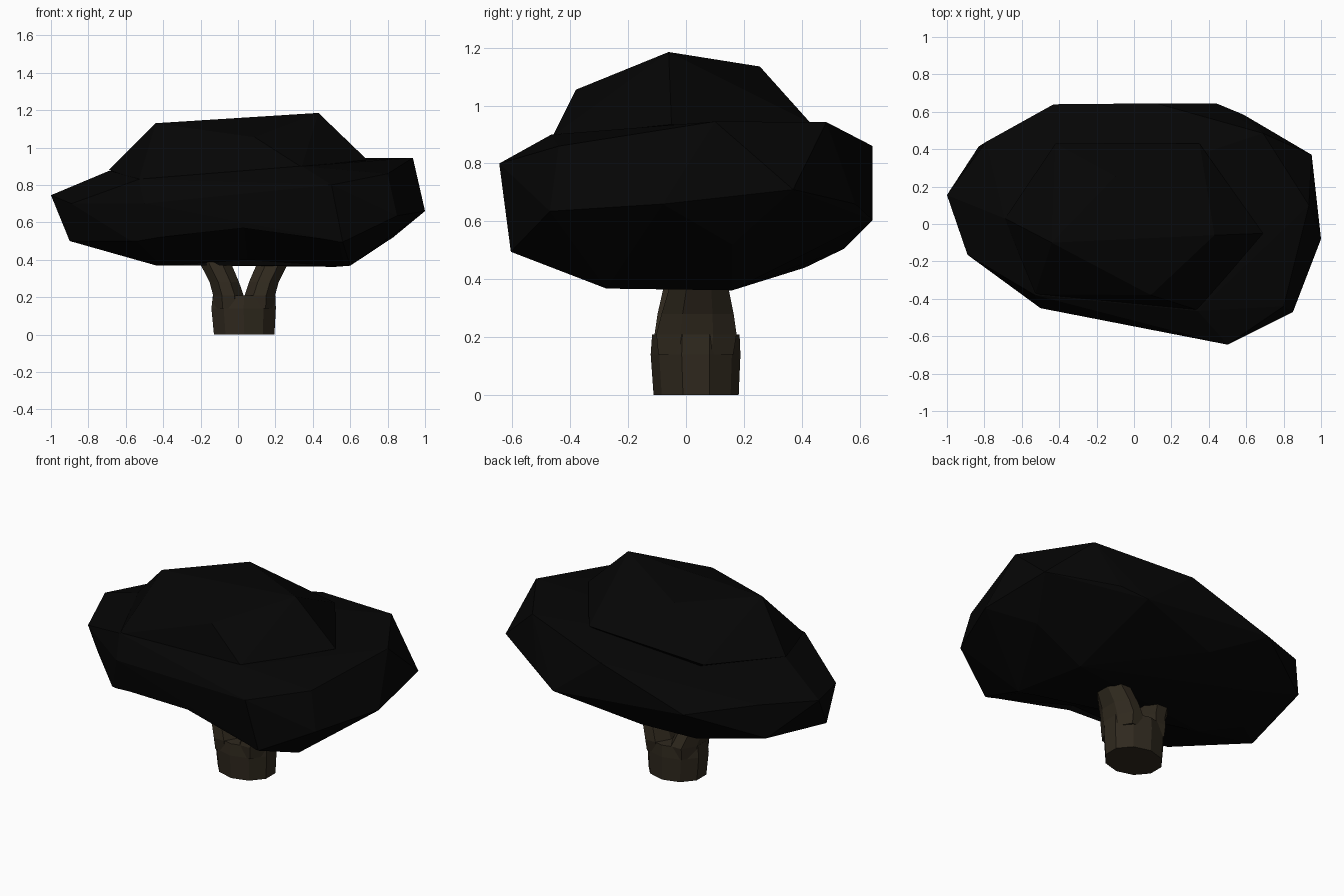
import bpy, bmesh, math


def material(name, rgb):
    m = bpy.data.materials.new(name)
    m.diffuse_color = (*rgb, 1)
    return m


leaf_mat = material("black foliage", (0.0016, 0.0016, 0.0016))
bark_mat = material("dark bark", (0.029, 0.022, 0.013))


def finish(name, bm, mat):
    bmesh.ops.recalc_face_normals(bm, faces=bm.faces)
    me = bpy.data.meshes.new(name)
    bm.to_mesh(me)
    bm.free()
    ob = bpy.data.objects.new(name, me)
    bpy.context.collection.objects.link(ob)
    me.materials.append(mat)
    return ob


def boulder(name, points):
    """Faceted lump: convex hull of a few corner points."""
    bm = bmesh.new()
    for p in points:
        bm.verts.new(p)
    r = bmesh.ops.convex_hull(bm, input=bm.verts[:])
    junk = {g for g in r["geom_interior"] + r["geom_unused"]
            if isinstance(g, bmesh.types.BMVert)}
    bmesh.ops.delete(bm, geom=list(junk), context='VERTS')
    return finish(name, bm, leaf_mat)


def limb(name, rings, sides=10):
    """Loft of rings (cx, cy, z, rx, ry)."""
    bm = bmesh.new()
    loops = []
    for cx, cy, z, rx, ry in rings:
        loops.append([bm.verts.new((cx + rx * math.cos(a), cy + ry * math.sin(a), z))
                      for a in (2 * math.pi * (i + 0.5) / sides for i in range(sides))])
    for a, b in zip(loops, loops[1:]):
        for i in range(sides):
            j = (i + 1) % sides
            bm.faces.new((a[i], a[j], b[j], b[i]))
    bm.faces.new(loops[0][::-1])
    bm.faces.new(loops[-1])
    return finish(name, bm, bark_mat)


def combine(base, other, operation='UNION'):
    mod = base.modifiers.new("combine", 'BOOLEAN')
    mod.operation = operation
    mod.solver = 'EXACT'
    mod.object = other
    bpy.context.view_layer.objects.active = base
    bpy.ops.object.modifier_apply(modifier=mod.name)
    bpy.data.objects.remove(other)


# wide lower canopy: underside, rim, shelf
canopy = boulder("canopy", [
    (-0.44, 0.02, 0.37), (0.52, 0.16, 0.362), (0.6, -0.275, 0.368),
    (-0.68, 0.13, 0.44), (-0.36, 0.41, 0.44), (-0.08, 0.545, 0.505),
    (0.83, 0.16, 0.52), (0.56, -0.605, 0.495), (-0.57, -0.39, 0.5), (-0.9, -0.06, 0.5),
    (-1, 0.155, 0.745), (-0.83, 0.415, 0.57), (-0.79, 0.44, 0.77), (-0.43, 0.64, 0.69),
    (0.12, 0.645, 0.86), (0.44, 0.645, 0.605), (0.585, 0.585, 0.66), (0.69, 0.485, 0.943),
    (0.95, 0.37, 0.71), (1, -0.08, 0.66), (0.85, -0.47, 0.635), (0.8, -0.44, 0.86),
    (0.5, -0.645, 0.8), (-0.5, -0.45, 0.7), (-0.89, -0.165, 0.7),
    (0.935, 0.1, 0.945), (0.34, -0.465, 0.9), (-0.53, -0.38, 0.83), (-0.69, 0.03, 0.875)])

# raised crown on top
crown = boulder("crown", [
    (0.43, -0.06, 1.185), (-0.44, -0.1, 1.13), (-0.1, 0.255, 1.135), (0.09, -0.38, 1.055),
    (0.69, -0.05, 0.935), (-0.69, 0.03, 0.88), (-0.42, 0.43, 0.91), (0.35, 0.43, 0.94),
    (0.34, -0.46, 0.895), (-0.53, -0.375, 0.825), (0, 0, 0.6)])
combine(canopy, crown)

# shallow hollow along the front underside
hollow = boulder("hollow", [
    (-0.57, -0.4, 0.498), (0.56, -0.61, 0.493), (0.03, -0.49, 0.585), (0.05, -0.13, 0.4),
    (-0.44, 0.02, 0.365), (0.6, -0.275, 0.362),
    (0, -0.75, 0.45), (0, -0.4, 0.2)])
combine(canopy, hollow, 'DIFFERENCE')

# trunk with two branches
trunk = limb("trunk", [
    (0.033, 0.035, 0, 0.17, 0.147), (0.03, 0.033, 0.14, 0.181, 0.155),
    (0.033, 0.034, 0.21, 0.176, 0.151)])
left_branch = limb("left_branch", [
    (-0.05, 0.03, 0.14, 0.085, 0.14), (-0.052, 0.03, 0.21, 0.088, 0.15),
    (-0.073, 0.02, 0.28, 0.085, 0.128), (-0.12, 0.012, 0.38, 0.09, 0.095),
    (-0.15, 0.01, 0.45, 0.075, 0.08)], 8)
right_branch = limb("right_branch", [
    (0.115, 0.034, 0.14, 0.085, 0.14), (0.117, 0.036, 0.21, 0.088, 0.15),
    (0.138, 0.04, 0.28, 0.086, 0.135), (0.185, 0.045, 0.38, 0.09, 0.108),
    (0.21, 0.05, 0.45, 0.075, 0.09)], 8)
combine(trunk, left_branch)
combine(trunk, right_branch)
